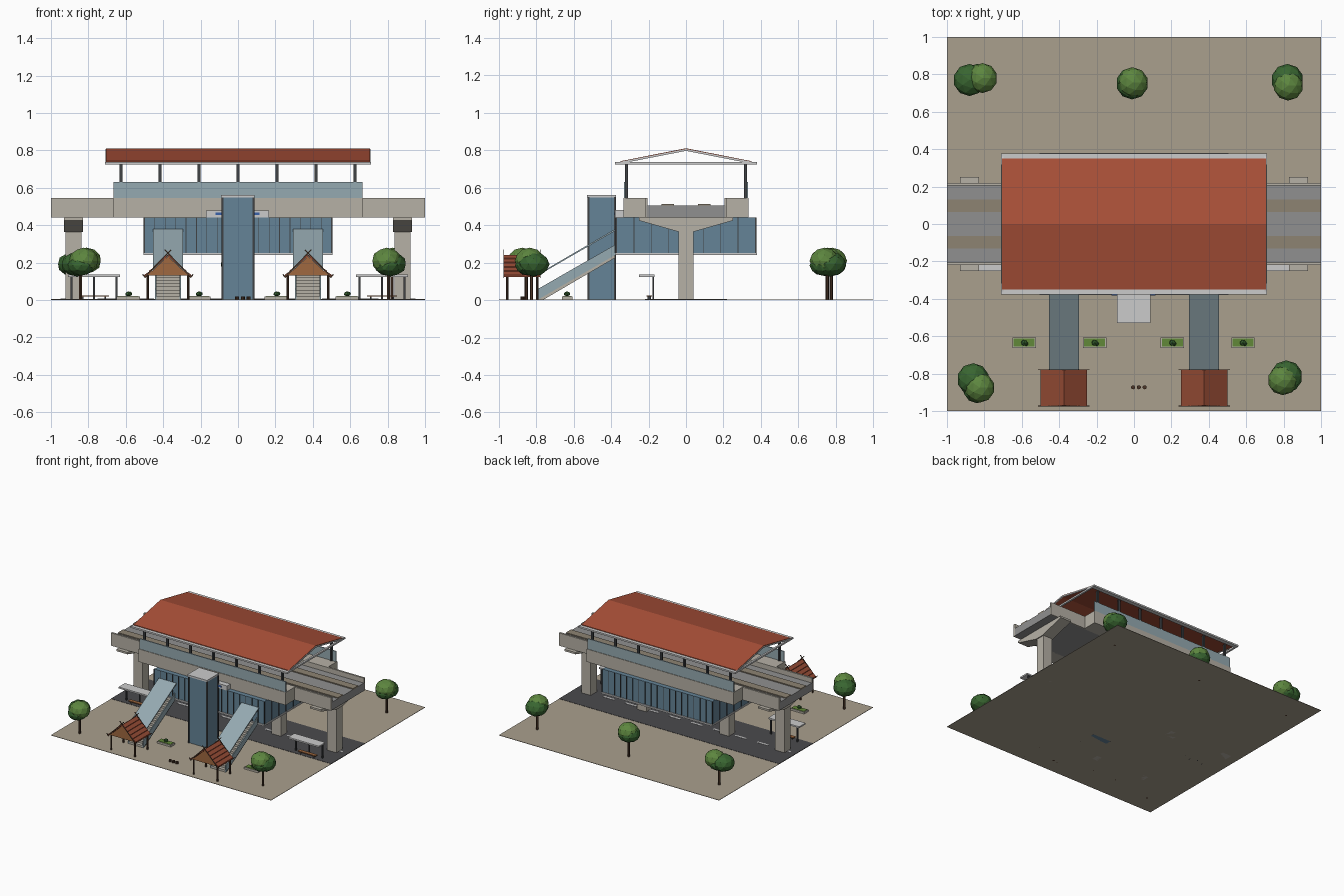
import bpy, math
from mathutils import Vector

if "Cube" in bpy.data.objects:
    bpy.data.objects.remove(bpy.data.objects["Cube"])


def mat(name, r, g, b):
    m = bpy.data.materials.new(name)
    m.diffuse_color = (r, g, b, 1)
    m.use_nodes = True
    m.node_tree.nodes["Principled BSDF"].inputs["Base Color"].default_value = m.diffuse_color
    return m


CONC = mat("concrete", .47, .44, .38)
PAVE = mat("paving", .40, .35, .27)
ROAD = mat("asphalt", .07, .07, .075)
GREY = mat("deck_grey", .28, .28, .28)
BED = mat("track_bed", .27, .23, .17)
WHITE = mat("pale_grey", .6, .6, .6)
GLASS = mat("glass", .13, .23, .31)
PALE = mat("pale_glass", .30, .40, .44)
DARK = mat("dark_metal", .05, .055, .06)
RED = mat("red_roof", .40, .08, .04)
TILE = mat("tile", .30, .07, .035)
WOOD = mat("wood", .35, .14, .05)
POST = mat("dark_wood", .07, .035, .02)
LEAF1 = mat("leaf_dark", .04, .13, .03)
LEAF2 = mat("leaf_light", .11, .24, .05)
GRASS = mat("grass", .12, .25, .04)
BLUE = mat("sign_blue", .04, .12, .40)


def prism(name, pts, axis, a, b, m):
    """Extrude a 2D profile along axis x (pts are y,z), y (x,z) or z (x,y)."""
    def p3(p, t):
        return {"x": (t, p[0], p[1]), "y": (p[0], t, p[1]), "z": (p[0], p[1], t)}[axis]
    n = len(pts)
    verts = [p3(p, a) for p in pts] + [p3(p, b) for p in pts]
    faces = [list(range(n))[::-1], list(range(n, 2 * n))]
    faces += [[i, (i + 1) % n, n + (i + 1) % n, n + i] for i in range(n)]
    me = bpy.data.meshes.new(name)
    me.from_pydata(verts, [], faces)
    # make sure normals face outwards
    import bmesh
    bm = bmesh.new()
    bm.from_mesh(me)
    bmesh.ops.recalc_face_normals(bm, faces=bm.faces)
    bm.to_mesh(me)
    bm.free()
    me.materials.append(m)
    ob = bpy.data.objects.new(name, me)
    bpy.context.collection.objects.link(ob)
    return ob


def box(name, x0, x1, y0, y1, z0, z1, m):
    return prism(name, [(x0, y0), (x1, y0), (x1, y1), (x0, y1)], "z", z0, z1, m)


def rod(name, p, q, r, m, sides=8):
    p, q = Vector(p), Vector(q)
    d = q - p
    bpy.ops.mesh.primitive_cylinder_add(vertices=sides, radius=r, depth=d.length, location=(p + q) / 2,
                                        rotation=d.to_track_quat("Z", "Y").to_euler())
    ob = bpy.context.object
    ob.name = name
    ob.data.materials.append(m)


def blob(name, loc, r, rz, m, sub=2):
    bpy.ops.mesh.primitive_ico_sphere_add(subdivisions=sub, radius=1, location=loc)
    ob = bpy.context.object
    ob.name, ob.scale = name, (r, r, rz)
    ob.data.materials.append(m)


# ground and road
box("ground", -1, 1, -1, 1, 0, .003, PAVE)
box("road", -1, 1, -.22, .22, .001, .005, ROAD)
for i in range(10):
    box("lane_dash", -.95 + i * .2, -.85 + i * .2, -.008, .008, .004, .007, WHITE)

# viaduct deck
box("deck_slab", -1, 1, -.21, .21, .44, .505, GREY)
for s in (-1, 1):
    box("deck_parapet", -1, 1, *sorted((s * .205, s * .22)), .44, .545, CONC)
    box("track_plinth", -1, 1, *sorted((s * .065, s * .13)), .5, .513, BED)

# piers and hammerhead caps
for x in (-.88, -.375, .375, .88):
    box("pier", x - .042, x + .042, -.04, .04, 0, .38 if abs(x) > .5 else .25, CONC)
for x in (-.88, .88):
    prism("pier_cap", [(-.04, .365), (.04, .365), (.25, .425), (.25, .44), (-.25, .44), (-.25, .425)],
          "x", x - .05, x + .05, CONC)

# concourse under the deck
box("concourse_floor", -.505, .505, -.38, .38, .24, .252, WHITE)
box("concourse_glass", -.5, .5, -.372, .372, .25, .44, GLASS)
for s in (-1, 1):
    for i in range(19):
        x = -.5 + i / 18
        box("concourse_mullion", x - .002, x + .002, s * .374 - .003, s * .374 + .003, .25, .44, DARK)
    for i in range(9):
        y = -.37 + i * .0925
        box("concourse_end_mullion", s * .501 - .003, s * .501 + .003, y - .002, y + .002, .25, .44, DARK)

# platforms, screens and columns
for s in (-1, 1):
    box("platform", -.668, .668, *sorted((s * .21, s * .335)), .44, .545, CONC)
    box("platform_screen", -.665, .665, *sorted((s * .322, s * .331)), .545, .63, PALE)
    for i in range(7):
        x = -.625 + i * .2083
        box("roof_column", x - .008, x + .008, s * .318 - .008, s * .318 + .008, .545, .735, DARK)

# main roof: open gable sheet, gutters and end ties
prism("main_roof", [(-.35, .732), (0, .8), (.35, .732), (.35, .742), (0, .811), (-.35, .742)], "x", -.705, .705, RED)
for s in (-1, 1):
    box("gutter", -.71, .71, *sorted((s * .343, s * .378)), .724, .737, WHITE)
    box("gable_tie", *sorted((s * .695, s * .71)), -.36, .36, .724, .737, WHITE)
    prism("gable_trim", [(-.36, .727), (0, .797), (.36, .727), (.36, .737), (0, .807), (-.36, .737)],
          "x", *sorted((s * .698, s * .708)), WHITE)

# station sign
box("sign_panel", -.17, .165, -.378, -.335, .442, .48, WHITE)
box("sign_strip", -.12, .115, -.382, -.376, .455, .468, BLUE)

# lift tower
box("lift_shaft", -.083, .083, -.52, -.375, 0, .55, GLASS)
for x in (-.083, .083):
    for y in (-.52, -.379):
        box("lift_corner", x - .005, x + .005, y - .005, y + .005, 0, .55, DARK)
box("lift_cap", -.092, .088, -.528, -.373, .548, .562, WHITE)


def blade(name, pts, y0, y1, x, m):
    """Bargeboard: a profile on the gable, mirrored about x."""
    for s in (-1, 1):
        prism(name, [(x + s * px, pz) for px, pz in pts], "y", y0, y1, m)


# entrances: stairs with canopy and tiled gable shelter
for cx in (-.375, .375):
    stairs = [(-.79, 0)]
    for i in range(14):
        y, z = -.79 + i * .41 / 14, .02 + i * .24 / 14
        stairs += [(y, z), (y + .41 / 14, z)]
    prism("stairs", stairs + [(-.38, .225), (-.76, .003)], "x", cx - .062, cx + .062, CONC)
    for s in (-1, 1):
        x = cx + s * .066
        prism("stair_side", [(-.79, .003), (-.38, .24), (-.38, .295), (-.79, .06)], "x", x - .004, x + .004, PALE)
    prism("stair_canopy", [(-.785, .135), (-.378, .37), (-.378, .38), (-.785, .143)], "x", cx - .08, cx + .08, PALE)

    for s in (-1, 1):
        for y in (-.955, -.795):
            rod("shelter_post", (cx + s * .108, y, 0), (cx + s * .108, y, .14), .007, POST)
        # overlapping tile tiers stepping down the slope
        for i in range(5):
            u0, u1 = i / 5, (i + 1) / 5
            prism("tile_tier", [(cx + s * .125 * u0, .235 - .112 * u0), (cx + s * .125 * u1, .235 - .112 * u1),
                                (cx + s * .125 * u1, .247 - .112 * u1), (cx + s * .125 * u0, .242 - .112 * u0)],
                  "y", -.972, -.778, TILE)
    for y in (-.965, -.787):
        prism("gable_panel", [(cx - .112, .13), (cx + .112, .13), (cx, .234)], "y", y - .004, y + .004, WOOD)
        blade("bargeboard", [(-.02, .268), (-.014, .27), (.122, .13), (.135, .14), (.137, .134), (.122, .117)],
              y - .006 if y < -.9 else y + .006, y - .01 if y < -.9 else y + .01, cx, POST)

# bus shelters
for s in (-1, 1):
    x0, x1 = sorted((s * .63, s * .91))
    box("stop_roof", x0, x1, -.25, -.168, .124, .136, WHITE)
    for x in (x0 + .02, (x0 + x1) / 2, x1 - .02):
        box("stop_post", x - .005, x + .005, -.18, -.17, 0, .125, DARK)
    box("stop_bench", x0 + .06, x1 - .06, -.21, -.182, .018, .025, WOOD)
    for x in (x0 + .08, x1 - .08):
        box("bench_leg", x - .004, x + .004, -.205, -.187, 0, .018, DARK)

# planters and bollards
for i, x in enumerate((-.587, -.21, .205, .582)):
    box("planter", x - .062, x + .062, -.662, -.606, 0, .018, CONC)
    box("planter_grass", x - .056, x + .056, -.656, -.612, .015, .021, GRASS)
    blob("planter_shrub", (x, -.635, .033), .018, .014, LEAF1, 1)
    blob("planter_shrub", (x + .01, -.64, .033), .013, .012, LEAF1, 1)
for x in (-.005, .026, .057):
    rod("bollard", (x, -.873, 0), (x, -.873, .02), .011, POST, 10)

# trees: position, then offsets of the second crown
for x, y, dx, dy in ((-.88, .77, .07, .01), (-.01, .752, .005, .005), (.82, .77, .005, -.03),
                     (-.86, -.83, .035, -.045), (.815, -.815, -.02, -.02)):
    rod("tree_trunk", (x + dx / 2, y + dy / 2, 0), (x + dx / 2, y + dy / 2, .16), .009, POST, 6)
    blob("tree_crown", (x, y, .192), .086, .066, LEAF1)
    blob("tree_crown", (x + dx, y + dy, .21), .08, .07, LEAF2)
    blob("tree_crown", (x + dx * .6, y + dy * 1.2, .185), .074, .055, LEAF1)
